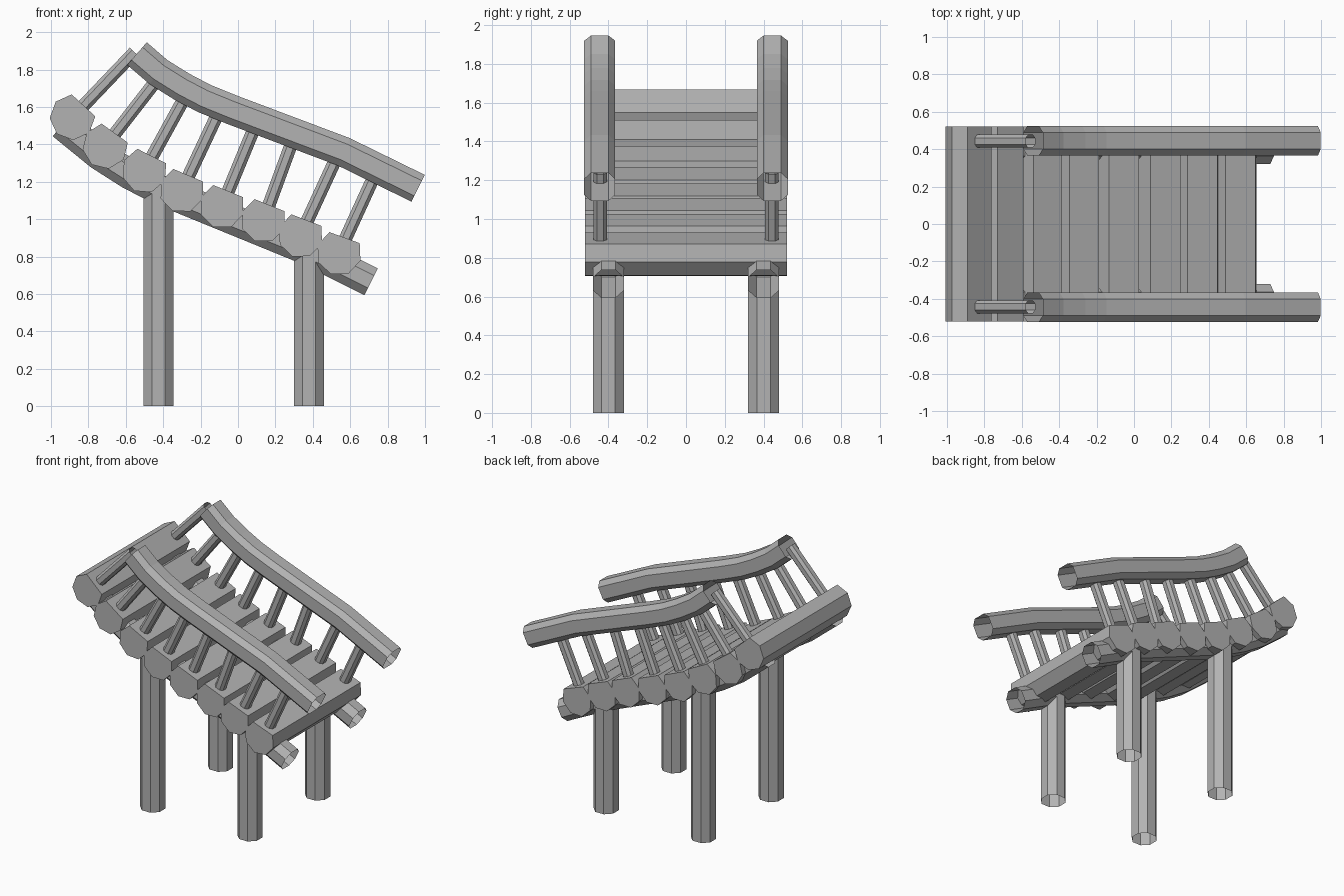
import bpy, bmesh, math
from mathutils import Vector

if "Cube" in bpy.data.objects:
    bpy.data.objects.remove(bpy.data.objects["Cube"], do_unlink=True)

grey = bpy.data.materials.new("plain grey")
grey.use_nodes = True
colour = (0.45, 0.45, 0.45, 1)
grey.diffuse_color = colour
grey.node_tree.nodes["Principled BSDF"].inputs["Base Color"].default_value = colour


def finish(name, bm):
    bmesh.ops.recalc_face_normals(bm, faces=bm.faces)
    mesh = bpy.data.meshes.new(name)
    bm.to_mesh(mesh)
    bm.free()
    mesh.materials.append(grey)
    obj = bpy.data.objects.new(name, mesh)
    bpy.context.collection.objects.link(obj)
    return obj


def tube(name, path, y, width, bevel):
    """Open eight-sided tube along a path of (x, z) points."""
    h, b = width / 2, width / 2 - bevel
    section = [(h, -b), (h, b), (b, h), (-b, h), (-h, b), (-h, -b), (-b, -h), (b, -h)]
    pts = [Vector(p) for p in path]
    bm = bmesh.new()
    rings = []
    for i, p in enumerate(pts):
        t = (pts[min(i + 1, len(pts) - 1)] - pts[max(i - 1, 0)]).normalized()
        n = Vector((-t.y, t.x))
        rings.append([bm.verts.new((p.x + n.x * u, y + v, p.y + n.y * u)) for u, v in section])
    for r, s in zip(rings, rings[1:]):
        for k in range(8):
            j = (k + 1) % 8
            bm.faces.new((r[k], r[j], s[j], s[k]))
    return finish(name, bm)


def log(name, x, z, tilt, radius=0.122, half=0.52):
    """Octagonal log with its top corner planed flat."""
    angles = [math.radians(tilt + 90 + 45 * k) for k in range(1, 8)]
    bm = bmesh.new()
    ends = [[bm.verts.new((x + radius * math.cos(a), y, z + radius * math.sin(a)))
             for a in angles] for y in (-half, half)]
    for k in range(7):
        j = (k + 1) % 7
        bm.faces.new((ends[0][k], ends[0][j], ends[1][j], ends[1][k]))
    for end in ends:
        bm.faces.new(end)
    return finish(name, bm)


# Walkway logs: x, z, tilt
logs = [(-0.885, 1.545, -43), (-0.71, 1.39, -36), (-0.50, 1.26, -27), (-0.30, 1.155, -23),
        (-0.085, 1.07, -22), (0.136, 0.995, -22), (0.335, 0.914, -21), (0.54, 0.82, -20)]
for i, (x, z, tilt) in enumerate(logs):
    log(f"walkway_log_{i + 1}", x, z, tilt)

# Upper ends of the railing posts, one for each log
post_tops = [(-0.553, 1.893), (-0.43, 1.75), (-0.28, 1.66), (-0.105, 1.57),
             (0.09, 1.495), (0.29, 1.415), (0.52, 1.315), (0.735, 1.245)]
beam_path = [(-0.94, 1.505), (-0.74, 1.342), (-0.58, 1.24), (-0.43, 1.162), (0.37, 0.835), (0.712, 0.665)]
rail_path = [(-0.54, 1.885), (-0.425, 1.786), (-0.30, 1.708), (-0.18, 1.645),
             (-0.03, 1.584), (0.565, 1.36), (0.963, 1.165)]

for side, s in (("right", -1), ("left", 1)):
    # Support beam and legs
    tube(f"{side}_beam", beam_path, s * 0.4, 0.16, 0.043)
    tube(f"{side}_upper_leg", [(-0.425, 0), (-0.425, 1.16)], s * 0.4, 0.16, 0.045)
    tube(f"{side}_lower_leg", [(0.38, 0), (0.38, 0.82)], s * 0.4, 0.16, 0.045)
    # Handrail and posts
    tube(f"{side}_handrail", rail_path, s * 0.445, 0.16, 0.035)
    for i, (base, top) in enumerate(zip(logs, post_tops)):
        tube(f"{side}_post_{i + 1}", [base[:2], top], s * 0.443, 0.07, 0.018)
